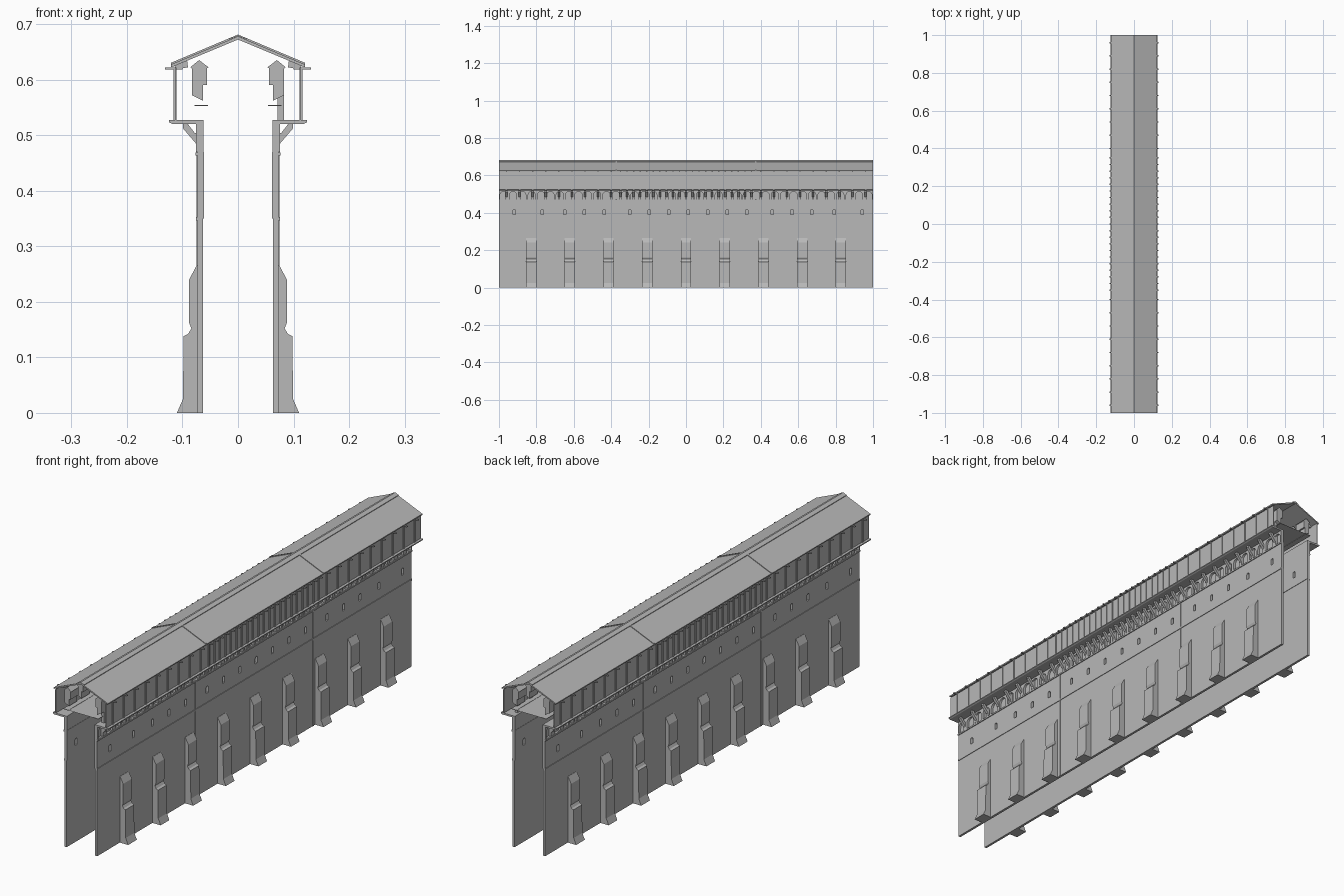
import bpy, bmesh, math
from mathutils import Vector

cube = bpy.data.objects.get("Cube")
if cube:
    bpy.data.objects.remove(cube, do_unlink=True)

stone = bpy.data.materials.new("plain_grey")
stone.use_nodes = True
GREY = (0.48, 0.48, 0.48, 1)
stone.diffuse_color = GREY
stone.node_tree.nodes["Principled BSDF"].inputs["Base Color"].default_value = GREY

HALF = 1.0        # half length of the wall
SEAM = 0.373      # where the middle stretch meets the outer ones


def prism(bm, pts, a, b, axis="y"):
    """Extrude a 2D outline (x,z along y, or y,z along x) from a to b."""
    def place(p, t):
        return Vector((p[0], t, p[1])) if axis == "y" else Vector((t, p[0], p[1]))
    lo = [bm.verts.new(place(p, a)) for p in pts]
    hi = [bm.verts.new(place(p, b)) for p in pts]
    bm.faces.new(lo)
    bm.faces.new(hi[::-1])
    n = len(pts)
    for i in range(n):
        j = (i + 1) % n
        bm.faces.new((lo[i], hi[i], hi[j], lo[j]))


def rect(x0, x1, z0, z1):
    return [(x0, z0), (x1, z0), (x1, z1), (x0, z1)]


def flip(pts, s):
    return [(s * x, z) for x, z in pts]


def finish(name, bm):
    bmesh.ops.recalc_face_normals(bm, faces=bm.faces)
    me = bpy.data.meshes.new(name)
    bm.to_mesh(me)
    bm.free()
    me.materials.append(stone)
    ob = bpy.data.objects.new(name, me)
    bpy.context.collection.objects.link(ob)
    return ob


def repeated(name, pts, ys, width, s):
    bm = bmesh.new()
    for y in ys:
        prism(bm, flip(pts, s), y - width / 2, y + width / 2)
    return finish(name, bm)


def full_length(name, pts, s):
    return repeated(name, pts, [0], 2 * HALF, s)


# positions along the wall
buttress_ys = [0.207 * i for i in range(-4, 5)]
outer = [0.4 + 0.07 * i for i in range(9)]
inner = [0.035 * i for i in range(-10, 11)]
post_ys = [-y for y in outer] + inner + outer
window_mid = [0.104 * i for i in range(-3, 4)]
window_out = [0.45, 0.555, 0.66, 0.78, 0.93]
window_ys = [-y for y in window_out] + window_mid + window_out

# cross-sections, written for the +x side
buttress = [(0.07, 0), (0.11, 0), (0.099, 0.025), (0.098, 0.138), (0.09, 0.142),
            (0.084, 0.152), (0.088, 0.162), (0.088, 0.24), (0.074, 0.266), (0.07, 0.266)]
wall = [(0.063, 0), (0.073, 0), (0.073, 0.47), (0.061, 0.47), (0.061, 0.35), (0.063, 0.35)]
bracket = [(0.063, 0.47), (0.074, 0.47), (0.075, 0.484), (0.099, 0.512), (0.099, 0.521),
           (0.091, 0.521), (0.078, 0.504), (0.074, 0.504), (0.074, 0.521), (0.063, 0.521)]
merlon = [(0.063, 0.562), (0.083, 0.572), (0.083, 0.62), (0.086, 0.622), (0.07, 0.635),
          (0.053, 0.622), (0.056, 0.62), (0.056, 0.59), (0.063, 0.59)]
knee = [(0.09, 0.622), (0.112, 0.618), (0.115, 0.627), (0.092, 0.637)]

for s, side in ((1, "left"), (-1, "right")):
    # main wall with small windows cut through
    w = full_length(side + "_wall", wall, s)
    bm = bmesh.new()
    for y in window_ys:
        c = s * y + s * 0.012
        arc = [(c + 0.007 * math.cos(math.pi * k / 6), 0.411 + 0.007 * math.sin(math.pi * k / 6))
               for k in range(7)]
        prism(bm, [(c - 0.007, 0.39), (c + 0.007, 0.39)] + arc, s * 0.05, s * 0.08, "x")
    cutter = finish("window_cutter", bm)
    cutter.hide_render = True
    mod = w.modifiers.new("windows", "BOOLEAN")
    mod.operation = "DIFFERENCE"
    mod.object = cutter
    bpy.context.view_layer.objects.active = w
    bpy.ops.object.modifier_apply(modifier=mod.name)
    bpy.data.objects.remove(cutter, do_unlink=True)

    repeated(side + "_buttresses", buttress, buttress_ys, 0.055, s)
    full_length(side + "_string_course", rect(0.07, 0.0755, 0.346, 0.353), s)
    full_length(side + "_upper_moulding", rect(0.064, 0.0765, 0.463, 0.469), s)
    repeated(side + "_wall_seams", rect(0.07, 0.0745, 0, 0.47), (-SEAM, SEAM), 0.008, s)

    # arched frieze under the gallery
    bm = bmesh.new()
    pitch, r = 0.05, 0.019
    for i in range(40):
        c = -HALF + pitch * (i + 0.5)
        arc = [(c - r * math.cos(math.pi * k / 8), 0.495 + r * math.sin(math.pi * k / 8))
               for k in range(9)]
        outline = [(c - pitch / 2, 0.521), (c - pitch / 2, 0.47), (c - r, 0.47)] + arc
        outline += [(c + r, 0.47), (c + pitch / 2, 0.47), (c + pitch / 2, 0.521)]
        prism(bm, outline, s * 0.0655, s * 0.0755, "x")
    finish(side + "_arch_frieze", bm)
    full_length(side + "_frieze_backing", rect(0.062, 0.066, 0.47, 0.521), s)
    repeated(side + "_brackets", bracket, post_ys, 0.011, s)

    # timber gallery
    full_length(side + "_gallery_floor",
                [(0.062, 0.52), (0.118, 0.52), (0.124, 0.523), (0.124, 0.527), (0.062, 0.527)], s)
    full_length(side + "_gallery_panels", rect(0.111, 0.1135, 0.526, 0.622), s)
    repeated(side + "_gallery_posts", rect(0.111, 0.1165, 0.526, 0.622), post_ys, 0.008, s)
    repeated(side + "_beam_tails", rect(0.1, 0.131, 0.618, 0.622), post_ys, 0.007, s)
    repeated(side + "_rafter_feet", knee, post_ys, 0.007, s)

    # battlement inside the gallery
    merlon_ys = [0.08 * i for i in range(-12, 13)]
    repeated(side + "_merlons", merlon, merlon_ys, 0.05, s)
    full_length(side + "_walkway_edge", rect(0.054, 0.078, 0.552, 0.554), s)

    # roof slope and its seam strips
    full_length(side + "_roof", [(0, 0.678), (0.121, 0.627), (0.12, 0.622), (0, 0.672)], s)
    repeated(side + "_roof_strips", [(0, 0.681), (0.121, 0.63), (0.121, 0.626), (0, 0.677)],
             (-SEAM, SEAM), 0.007, s)

# supports under the merlons on one side
repeated("merlon_supports", rect(0.071, 0.083, 0.527, 0.588), [0.08 * i for i in range(-12, 13)],
         0.02, 1)

# ridge cap
full_length("ridge_cap", [(-0.015, 0.672), (0, 0.6785), (0.015, 0.672), (0.015, 0.6745),
                          (0, 0.681), (-0.015, 0.6745)], 1)

# thin walkway deck between the two walls
bm = bmesh.new()
deck = [(-0.062, -HALF), (0.062, -HALF), (0.062, HALF), (-0.062, HALF)]
bm.faces.new([bm.verts.new((x, y, 0.553)) for x, y in deck])
finish("walkway_deck", bm)
